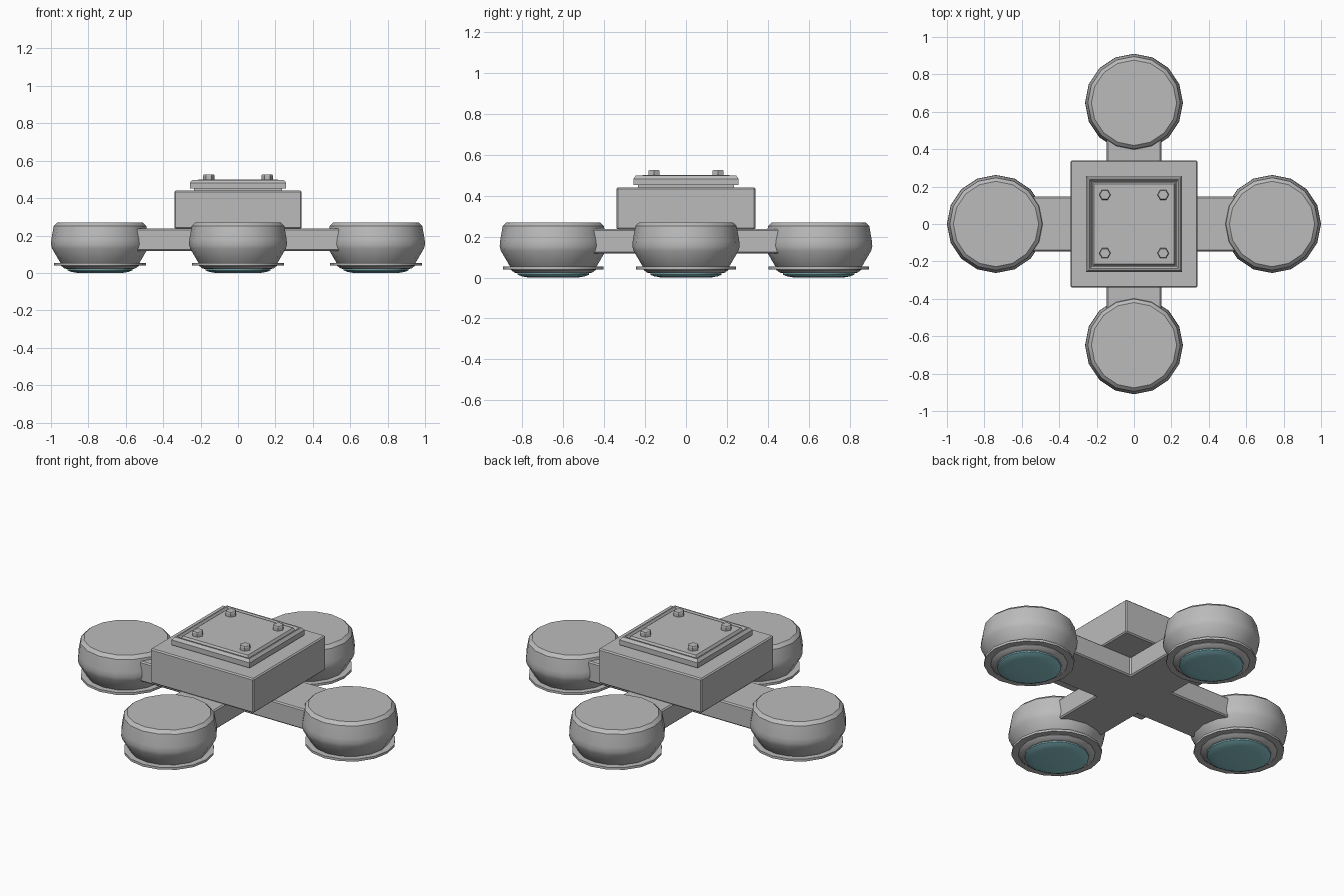
import bpy, bmesh
from math import cos, sin, pi, radians, sqrt

cube = bpy.data.objects.get("Cube")
if cube:
    bpy.data.objects.remove(cube)


def material(name, rgb):
    m = bpy.data.materials.new(name)
    m.use_nodes = True
    m.diffuse_color = (*rgb, 1)
    m.node_tree.nodes["Principled BSDF"].inputs["Base Color"].default_value = (*rgb, 1)
    return m


GREY = material("housing grey", (0.5, 0.5, 0.5))
TEAL = material("lens teal", (0.26, 0.57, 0.62))


def finish(name, bm, mat, bevel=0, smooth=False):
    bmesh.ops.recalc_face_normals(bm, faces=bm.faces[:])
    mesh = bpy.data.meshes.new(name)
    bm.to_mesh(mesh)
    bm.free()
    mesh.materials.append(mat)
    obj = bpy.data.objects.new(name, mesh)
    bpy.context.collection.objects.link(obj)
    if bevel:
        mod = obj.modifiers.new("edge bevel", "BEVEL")
        mod.width, mod.segments, mod.limit_method = bevel, 1, "ANGLE"
    if smooth:
        bpy.ops.object.select_all(action="DESELECT")
        obj.select_set(True)
        bpy.context.view_layer.objects.active = obj
        bpy.ops.object.shade_smooth_by_angle(angle=radians(32))
    return obj


def lathe(name, profile, sides, mat, at=(0, 0), turn=0.0, bevel=0, smooth=False):
    """Stack of polygon rings (radius, height), capped at both ends."""
    bm = bmesh.new()
    rings = []
    for r, z in profile:
        angles = [turn + 2 * pi * i / sides for i in range(sides)]
        rings.append([bm.verts.new((at[0] + r * cos(a), at[1] + r * sin(a), z)) for a in angles])
    for low, high in zip(rings, rings[1:]):
        for i in range(sides):
            j = (i + 1) % sides
            bm.faces.new((low[i], low[j], high[j], high[i]))
    bm.faces.new(rings[0])
    bm.faces.new(rings[-1])
    return finish(name, bm, mat, bevel, smooth)


def square(name, profile, bevel=0):
    """Stack of square rings (half width, height)."""
    return lathe(name, [(h * sqrt(2), z) for h, z in profile], 4, GREY, turn=pi / 4, bevel=bevel)


# Cross-shaped arms, one extruded outline
HALF, REACH_X, REACH_Y = 0.147, 0.60, 0.51
quarter = [(REACH_X, HALF), (HALF, HALF), (HALF, REACH_Y)]
outline = (quarter + [(-x, y) for x, y in reversed(quarter)]
           + [(-x, -y) for x, y in quarter] + [(x, -y) for x, y in reversed(quarter)])
bm = bmesh.new()
base = bm.faces.new([bm.verts.new((x, y, 0.117)) for x, y in outline])
top = bmesh.ops.extrude_face_region(bm, geom=[base])["geom"]
bmesh.ops.translate(bm, vec=(0, 0, 0.12),
                    verts=[v for v in top if isinstance(v, bmesh.types.BMVert)])
finish("cross_arms", bm, GREY, bevel=0.007)

# Central body and grooved cover plate
square("central_body", [(0.34, 0.235), (0.34, 0.44)], bevel=0.007)
square("cover_plate", [(0.235, 0.435), (0.235, 0.452), (0.257, 0.452), (0.257, 0.482),
                       (0.245, 0.498), (0.237, 0.498), (0.228, 0.483), (0.223, 0.483),
                       (0.213, 0.5)])

# Cover bolts
for sx in (-1, 1):
    for sy in (-1, 1):
        side = ("left" if sx > 0 else "right") + ("_front" if sy < 0 else "_back")
        lathe("bolt_" + side, [(0.031, 0.495), (0.031, 0.52), (0.027, 0.526)], 6, GREY,
              at=(0.156 * sx, 0.156 * sy))

# Four lamp pods: housing, flange, stepped lens rim and lens
pod_shape = [(0.2, 0.045), (0.212, 0.055), (0.256, 0.13), (0.262, 0.152),
             (0.26, 0.18), (0.247, 0.252), (0.228, 0.27)]
flange_shape = [(0.205, 0.04), (0.245, 0.04), (0.245, 0.054), (0.205, 0.054)]
rim_shape = [(0.176, 0.021), (0.19, 0.024), (0.208, 0.038), (0.208, 0.05)]
lens_shape = [(0.12, 0.0), (0.155, 0.006), (0.174, 0.014), (0.174, 0.03)]
places = {"left": (0.738, 0), "right": (-0.738, 0), "front": (0, -0.648), "back": (0, 0.648)}
for side, at in places.items():
    lathe(side + "_pod", pod_shape, 16, GREY, at, smooth=True)
    lathe(side + "_flange", flange_shape, 16, GREY, at, smooth=True)
    lathe(side + "_lens_rim", rim_shape, 16, GREY, at, smooth=True)
    lathe(side + "_lens", lens_shape, 16, TEAL, at, smooth=True)
